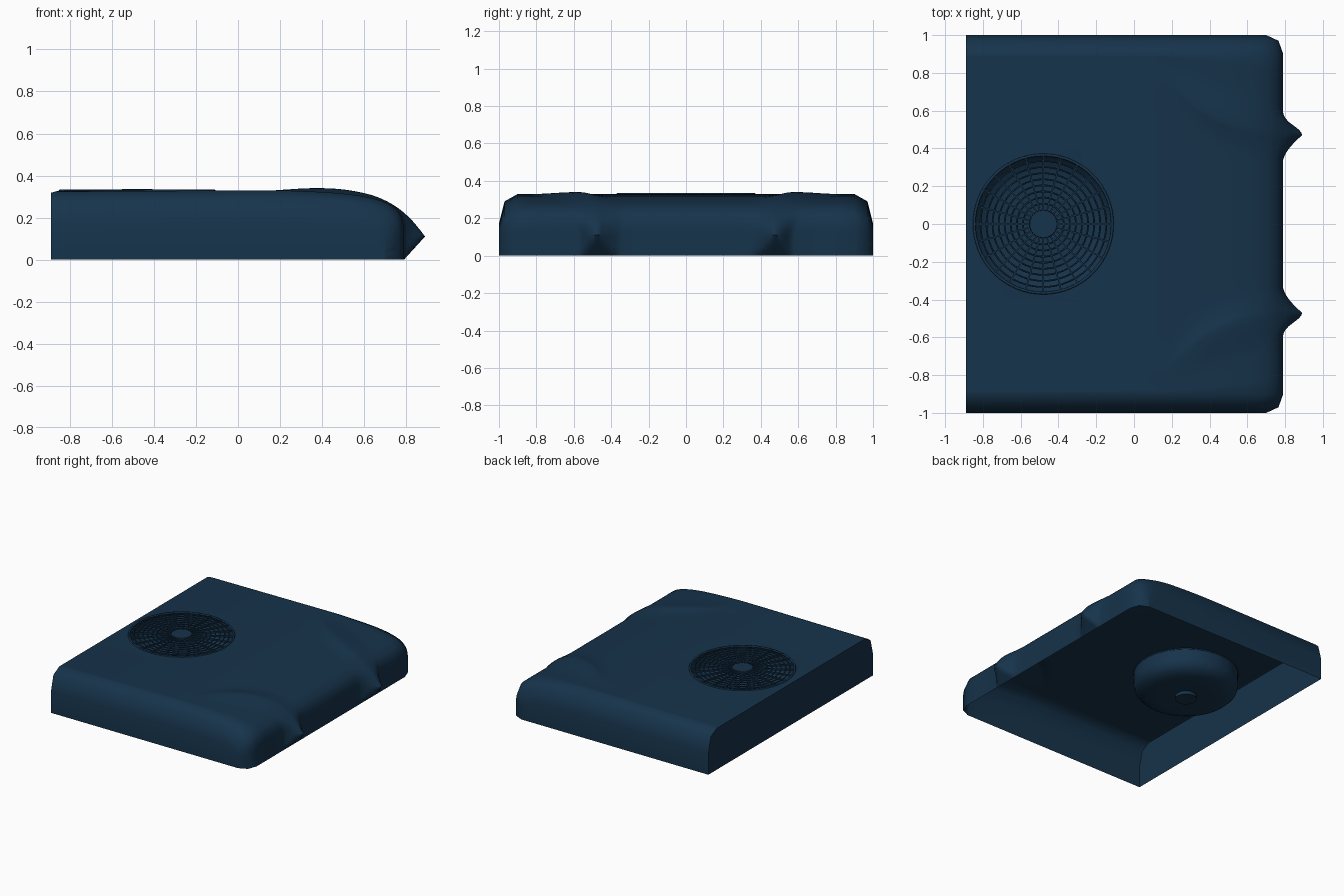
import bpy, bmesh, math
from mathutils import Vector, Matrix

if "Cube" in bpy.data.objects:
    bpy.data.objects.remove(bpy.data.objects["Cube"])

CX, TOP, R = -0.48, 0.328, 0.37          # fan centre x, deck height, fan radius

mat = bpy.data.materials.new("navy_plastic")
mat.diffuse_color = (0.008, 0.033, 0.07, 1)
mat.use_nodes = True
mat.node_tree.nodes["Principled BSDF"].inputs["Base Color"].default_value = mat.diffuse_color


def finish(name, bm, angle=35):
    me = bpy.data.meshes.new(name)
    bm.to_mesh(me)
    bm.free()
    ob = bpy.data.objects.new(name, me)
    bpy.context.collection.objects.link(ob)
    me.materials.append(mat)
    bpy.ops.object.select_all(action='DESELECT')
    ob.select_set(True)
    bpy.context.view_layer.objects.active = ob
    bpy.ops.object.shade_smooth_by_angle(angle=math.radians(angle))
    return ob


def catmull(keys, n):
    out = []
    for i in range(len(keys) - 1):
        a, b = keys[max(i - 1, 0)], keys[i]
        c, d = keys[i + 1], keys[min(i + 2, len(keys) - 1)]
        for s in range(n):
            t = s / n
            out.append(tuple(0.5 * (2 * q + (r - p) * t + (2 * p - 5 * q + 4 * r - u) * t * t
                                    + (3 * q - p - 3 * r + u) * t ** 3)
                             for p, q, r, u in zip(a, b, c, d)))
    return out + [keys[-1]]


def lathe(bm, profile, n, cx):
    rings = [[bm.verts.new((cx + r * math.cos(2 * math.pi * k / n),
                            r * math.sin(2 * math.pi * k / n), z)) for k in range(n)]
             for r, z in profile]
    for a, b in zip(rings, rings[1:]):
        for k in range(n):
            bm.faces.new((a[k], a[(k + 1) % n], b[(k + 1) % n], b[k]))
    return rings


# --- Shell rows, back to front:
# base x, base z, ridge x, ridge z, ridge y, inner width, outer width
back = [(x, z, x, z, 0.75, 0.08, 0.10) for x, z in
        ((-0.89, 0.318), (-0.87, 0.324), (-0.09, 0.329), (0.05, 0.33))]
swoop = catmull([
    (0.18, 0.330, 0.18, 0.330, 0.75, 0.08, 0.10),
    (0.35, 0.324, 0.35, 0.340, 0.60, 0.12, 0.20),
    (0.50, 0.314, 0.50, 0.334, 0.525, 0.13, 0.22),
    (0.62, 0.296, 0.64, 0.306, 0.485, 0.13, 0.22),
    (0.71, 0.268, 0.74, 0.260, 0.465, 0.13, 0.20),
    (0.765, 0.225, 0.81, 0.205, 0.465, 0.13, 0.16),
    (0.787, 0.170, 0.855, 0.155, 0.468, 0.13, 0.13),
    (0.79, 0.110, 0.89, 0.110, 0.47, 0.13, 0.11)], 3)
skirt = [(0.79, z, 0.89, z, 0.47, 0.13, 0.11) for z in (0.08, 0.05, 0.025, 0.0)]


def half_row(row):
    bx, bz, rx, rz, yr, wi, wo = row
    pts = []
    stops = [(0, yr - wi, 6), (yr - wi, yr, 8), (yr, yr + wo, 8), (yr + wo, 0.9, 3)]
    ys = [a + (b - a) * k / n for a, b, n in stops for k in range(n)] + [0.9]
    for y in ys:
        if y <= yr:
            w = max(0, 1 - (yr - y) / wi) ** 1.5
        else:
            t = max(0, 1 - (y - yr) / wo)
            w = t * t * (3 - 2 * t)
        x, z = bx + w * (rx - bx), bz + w * (rz - bz)
        pts.append((min(x, 0.79 + 0.91 * z), y, z))   # undercut below the beak
    # rounded side and plan corner
    for y, k, f in ((0.97, 0.88, 0.914), (1.0, 0.52, 0.69), (1.0, 0.0, 0.69)):
        pts.append((bx if bx < 0.5 else 0.5 + (bx - 0.5) * f, y, bz * k))
    return pts


bm = bmesh.new()
grid = []
for row in back + swoop + skirt:
    h = half_row(row)
    full = [(x, -y, z) for x, y, z in reversed(h[1:])] + h
    grid.append([bm.verts.new(p) for p in full])
hole = []
for i in range(len(grid) - 1):
    for j in range(len(grid[0]) - 1):
        f = bm.faces.new((grid[i][j], grid[i + 1][j], grid[i + 1][j + 1], grid[i][j + 1]))
        c = f.calc_center_median()
        if i == 1 and abs(c.y) < 0.45:
            hole.append(f)
bm.faces.new(grid[0])                                  # flat back wall

# round opening in the deck
rim_edges = [e for e in {e for f in hole for e in f.edges}
             if sum(f in hole for f in e.link_faces) == 1]
bmesh.ops.delete(bm, geom=hole, context='FACES_ONLY')
inner = [e for e in bm.edges if not e.link_faces and e not in rim_edges]
bmesh.ops.delete(bm, geom=inner, context='EDGES')
ring = [bm.verts.new((CX + R * math.cos(2 * math.pi * k / 64),
                      R * math.sin(2 * math.pi * k / 64), TOP)) for k in range(64)]
circle = [bm.edges.new((ring[k], ring[(k + 1) % 64])) for k in range(64)]
bmesh.ops.triangle_fill(bm, use_beauty=True, edges=rim_edges + circle, normal=(0, 0, 1))
bmesh.ops.remove_doubles(bm, verts=bm.verts[:], dist=0.0002)
bmesh.ops.recalc_face_normals(bm, faces=bm.faces[:])
if sum(f.normal.z * f.calc_area() for f in bm.faces) < 0:
    bmesh.ops.reverse_faces(bm, faces=bm.faces[:])
finish("housing_shell", bm, 50)

# --- Fan bowl hanging under the deck, with motor hub below
bm = bmesh.new()
rings = lathe(bm, [(R, TOP), (R, 0.24), (0.36, 0.205), (0.33, 0.175), (0.28, 0.155), (0.22, 0.15),
                   (0.075, 0.15), (0.075, 0.125)], 64, CX)
bm.faces.new(rings[-1])
bmesh.ops.recalc_face_normals(bm, faces=bm.faces[:])
finish("fan_bowl", bm)

# --- Grille rings
bm = bmesh.new()
for k in range(9):
    r = 0.108 + k * 0.0322
    t = 0.0045 if k < 8 else 0.008
    prof = [(r + t * math.cos(a), 0.327 + t * math.sin(a))
            for a in (2 * math.pi * s / 6 for s in range(7))]
    lathe(bm, prof, 64, CX)
bmesh.ops.remove_doubles(bm, verts=bm.verts[:], dist=0.00001)
bmesh.ops.recalc_face_normals(bm, faces=bm.faces[:])
finish("grille_rings", bm, 70)

# --- Grille spokes
bm = bmesh.new()
for k in range(24):
    m = (Matrix.Translation((CX, 0, 0.3275)) @ Matrix.Rotation(2 * math.pi * k / 24, 4, 'Z')
         @ Matrix.Translation((0.22, 0, 0)) @ Matrix.Diagonal((0.30, 0.008, 0.013, 1)))
    bmesh.ops.create_cube(bm, size=1, matrix=m)
finish("grille_spokes", bm)

# --- Grille centre cap
bm = bmesh.new()
bmesh.ops.create_cone(bm, cap_ends=True, segments=40, radius1=0.076, radius2=0.072, depth=0.02,
                      matrix=Matrix.Translation((CX, 0, 0.326)))
finish("grille_cap", bm)
